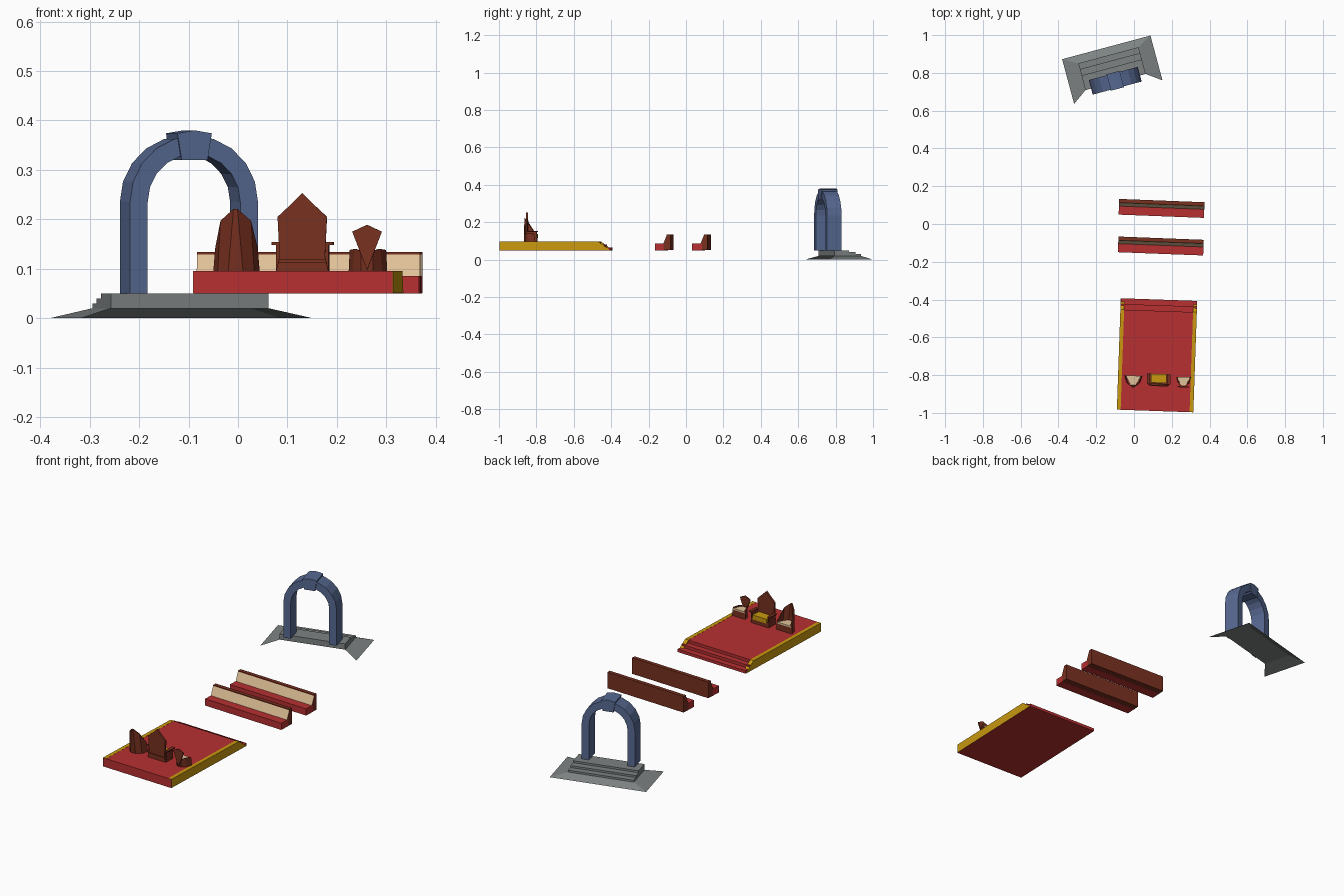
import bpy, bmesh, math
from mathutils import Matrix, Vector

if "Cube" in bpy.data.objects:
    bpy.data.objects.remove(bpy.data.objects["Cube"])


def material(name, srgb):
    m = bpy.data.materials.new(name)
    m.diffuse_color = [((c + 0.055) / 1.055) ** 2.4 for c in srgb] + [1]
    m.use_nodes = True
    m.node_tree.nodes["Principled BSDF"].inputs["Base Color"].default_value = m.diffuse_color
    return m


RED = material("carpet red", (0.72, 0.185, 0.19))
GOLD = material("gold", (0.79, 0.60, 0.06))
WOOD = material("dark wood", (0.47, 0.19, 0.125))
CREAM = material("cream cushion", (0.88, 0.76, 0.60))
STONE = material("grey stone", (0.49, 0.51, 0.51))
BLUE = material("slate blue stone", (0.34, 0.41, 0.57))


def place(x, y, deg=0):
    return Matrix.Translation((x, y, 0)) @ Matrix.Rotation(math.radians(deg), 4, 'Z')


def make(name, verts, faces, mats, frame, rule=None, fix=True):
    """Mesh object; rule(face) picks the material slot."""
    bm = bmesh.new()
    vs = [bm.verts.new(v) for v in verts]
    for f in faces:
        bm.faces.new([vs[i] for i in f])
    if fix:
        bmesh.ops.recalc_face_normals(bm, faces=bm.faces)
    bm.normal_update()
    if rule:
        for f in bm.faces:
            f.material_index = rule(f)
    me = bpy.data.meshes.new(name)
    bm.to_mesh(me)
    bm.free()
    for m in mats:
        me.materials.append(m)
    ob = bpy.data.objects.new(name, me)
    ob.matrix_world = frame
    bpy.context.collection.objects.link(ob)
    return ob


def prism(name, prof, a, b, mats, frame, axis='x', rule=None):
    """Extrude a profile: (y,z) along x, (x,z) along y, or (x,y) along z."""
    def put(p, t):
        return {'x': (t, p[0], p[1]), 'y': (p[0], t, p[1]), 'z': (p[0], p[1], t)}[axis]
    n = len(prof)
    verts = [put(p, a) for p in prof] + [put(p, b) for p in prof]
    faces = [tuple(range(n)), tuple(range(n, 2 * n))]
    faces += [(i, (i + 1) % n, n + (i + 1) % n, n + i) for i in range(n)]
    return make(name, verts, faces, mats, frame, rule)


def box(name, x, y, z, mat, frame):
    return prism(name, [(x[0], y[0]), (x[1], y[0]), (x[1], y[1]), (x[0], y[1])],
                 z[0], z[1], [mat], frame, 'z')


# ---- Dais with three shallow steps and gold side boards
dais = place(0.122, -0.695, -2.0)
H, L = 0.2025, 0.295
steps = [(-L, 0.05), (L, 0.05), (L, 0.065), (L - 0.03, 0.065), (L - 0.03, 0.08),
         (L - 0.06, 0.08), (L - 0.06, 0.095), (-L, 0.095)]
prism("dais", steps, -H + 0.001, H - 0.001, [RED], dais)
board = [(-L + 0.001, 0.0505), (L, 0.0505), (L - 0.06, 0.0957), (-L + 0.001, 0.0957)]
for side, s in (("left", -1), ("right", 1)):
    prism(side + "_gold_board", board, s * (H - 0.02), s * H, [GOLD], dais)

# ---- Two pews
for i, (px, py) in enumerate([(0.146, 0.083), (0.142, -0.116)]):
    f = place(px, py, -2.2)
    box(f"pew_seat_{i + 1}", (-0.226, 0.226), (-0.042, 0.01), (0.05, 0.085), RED, f)
    back = [(0.003, 0.0505), (0.003, 0.085), (0.021, 0.129), (0.021, 0.134),
            (0.041, 0.134), (0.041, 0.0505)]
    prism(f"pew_back_{i + 1}", back, -0.226, 0.226, [WOOD, CREAM], f,
          rule=lambda fc: int(fc.normal.y < -0.5 and fc.normal.z > 0.2))

# ---- Archway base: back steps, and a sloping skirt on three sides
arch = place(-0.0975, 0.7515, 15)
W = 0.165
base = [(0, 0.02), (0.147, 0.02), (0.147, 0.03), (0.115, 0.03), (0.115, 0.04),
        (0.08, 0.04), (0.08, 0.05), (0, 0.05)]
prism("arch_steps", base, -W, W, [STONE], arch)
inner = [(-W, 0, 0.02), (-W, 0.147, 0.02), (W, 0.147, 0.02), (W, 0, 0.02)]
outer = [(-0.242, -0.055, 0), (-0.242, 0.19, 0), (0.242, 0.19, 0), (0.242, -0.055, 0)]
make("base_skirt", inner + outer,
     [(i, i + 1, i + 5, i + 4) for i in range(3)][::1], [STONE], arch, fix=False)

# ---- Round arch with keystone
SPRING, N = 0.235, 10


def arc(r, ks):
    return [(r * math.cos(math.pi * k / N), SPRING + r * math.sin(math.pi * k / N)) for k in ks]


RO, RI = 0.134, 0.097
out_pts = [(RO, 0.05)] + arc(RO, range(N + 1)) + [(-RO, 0.05)]
in_pts = [(RI, 0.05)] + arc(RI, range(N + 1)) + [(-RI, 0.05)]
n = len(out_pts)
verts = [(x, y, z) for y in (-0.033, 0.047) for x, z in out_pts + in_pts]
faces = []
for i in range(n - 1):
    o, p = i, n + i
    O, P = 2 * n + i, 3 * n + i
    faces += [(o, o + 1, p + 1, p), (O, O + 1, P + 1, P),
              (o, o + 1, O + 1, O), (p, p + 1, P + 1, P)]
for i in (0, n - 1):
    faces.append((i, n + i, 3 * n + i, 2 * n + i))
make("arch", verts, faces, [BLUE], arch)
prism("keystone", [(-0.027, 0.32), (0.027, 0.32), (0.036, 0.374), (0, 0.38), (-0.036, 0.374)],
      -0.038, 0.052, [BLUE], arch, 'y')


# ---- Chairs face +y; local origin is the middle of the front edge
def shell(name, cols, frame):
    """Wrap-around back: (bottom, top) pairs from one arm to the centre, mirrored."""
    mir = [tuple(Vector((-p[0], p[1], p[2])) for p in c) for c in cols]
    full = [tuple(Vector(p) for p in c) for c in cols] + mir[::-1]
    k = len(full)
    mid = Vector((0, 0.0, 0))
    vs = []
    for shrink in (0, 1):                     # outer then inner skin
        for c in full:
            for p in c:
                d = Vector((mid.x - p.x, mid.y - p.y, 0))
                q = p + (d.normalized() * 0.006 if shrink and d.length > 0.006 else d * 0)
                vs.append(q)
    m = 2 * k
    fs = []
    for i in range(k - 1):
        a, b, c, d = 2 * i, 2 * i + 2, 2 * i + 3, 2 * i + 1
        fs += [(a, b, c, d), (m + a, m + b, m + c, m + d),
               (d, c, m + c, m + d), (a, b, m + b, m + a)]
    for a in (0, m - 2):
        fs.append((a, a + 1, m + a + 1, m + a))
    return make(name, vs, fs, [WOOD], frame)


def seat(name, hw, bw, depth, frame):
    plan = [(-hw, 0), (hw, 0), (bw, -depth), (-bw, -depth)]
    prism(name + "_seat", plan, 0.095, 0.126, [WOOD], frame, 'z')
    prism(name + "_cushion", plan, 0.126, 0.134, [CREAM], frame, 'z')


# tall side chair
f = place(-0.003, -0.803, -2)
seat("tall_chair", 0.041, 0.014, 0.05, f)
shell("tall_chair_back", [((0.047, 0, 0.095), (0.043, -0.004, 0.142)),
                          ((0.037, -0.034, 0.095), (0.031, -0.043, 0.197)),
                          ((0.015, -0.054, 0.095), (0.004, -0.062, 0.221))], f)

# small side chair with a kite-shaped back
f = place(0.263, -0.81, -2)
seat("small_chair", 0.034, 0.013, 0.046, f)
shell("small_chair_sides", [((0.039, 0, 0.095), (0.037, -0.003, 0.138)),
                            ((0.03, -0.03, 0.095), (0.026, -0.035, 0.14)),
                            ((0.012, -0.047, 0.095), (0.012, -0.05, 0.136))], f)
kite = prism("small_chair_back", [(0, 0.097), (0.03, 0.175), (0, 0.189), (-0.03, 0.175)],
             -0.055, -0.049, [WOOD], f, 'y')

# central throne
f = place(0.132, -0.796, -2)
box("throne_seat", (-0.048, 0.048), (-0.05, 0), (0.095, 0.122), WOOD, f)
box("throne_cushion", (-0.041, 0.041), (-0.045, 0.002), (0.115, 0.138), GOLD, f)
prism("throne_back", [(-0.053, 0.095), (0.053, 0.095), (0.046, 0.125), (0.05, 0.205),
                      (0.022, 0.231), (0, 0.253), (-0.022, 0.231), (-0.05, 0.205),
                      (-0.046, 0.125)],
      -0.059, -0.049, [WOOD], f, 'y')
box("throne_back_rail", (-0.048, 0.048), (-0.063, -0.058), (0.113, 0.12), WOOD, f)
for s in (-1, 1):
    side = "left" if s < 0 else "right"
    box(side + "_arm_rest", sorted((s * 0.046, s * 0.062)), (-0.052, 0.002),
        (0.148, 0.154), WOOD, f)
    box(side + "_arm_post", sorted((s * 0.046, s * 0.053)), (-0.052, -0.002),
        (0.095, 0.148), WOOD, f)
